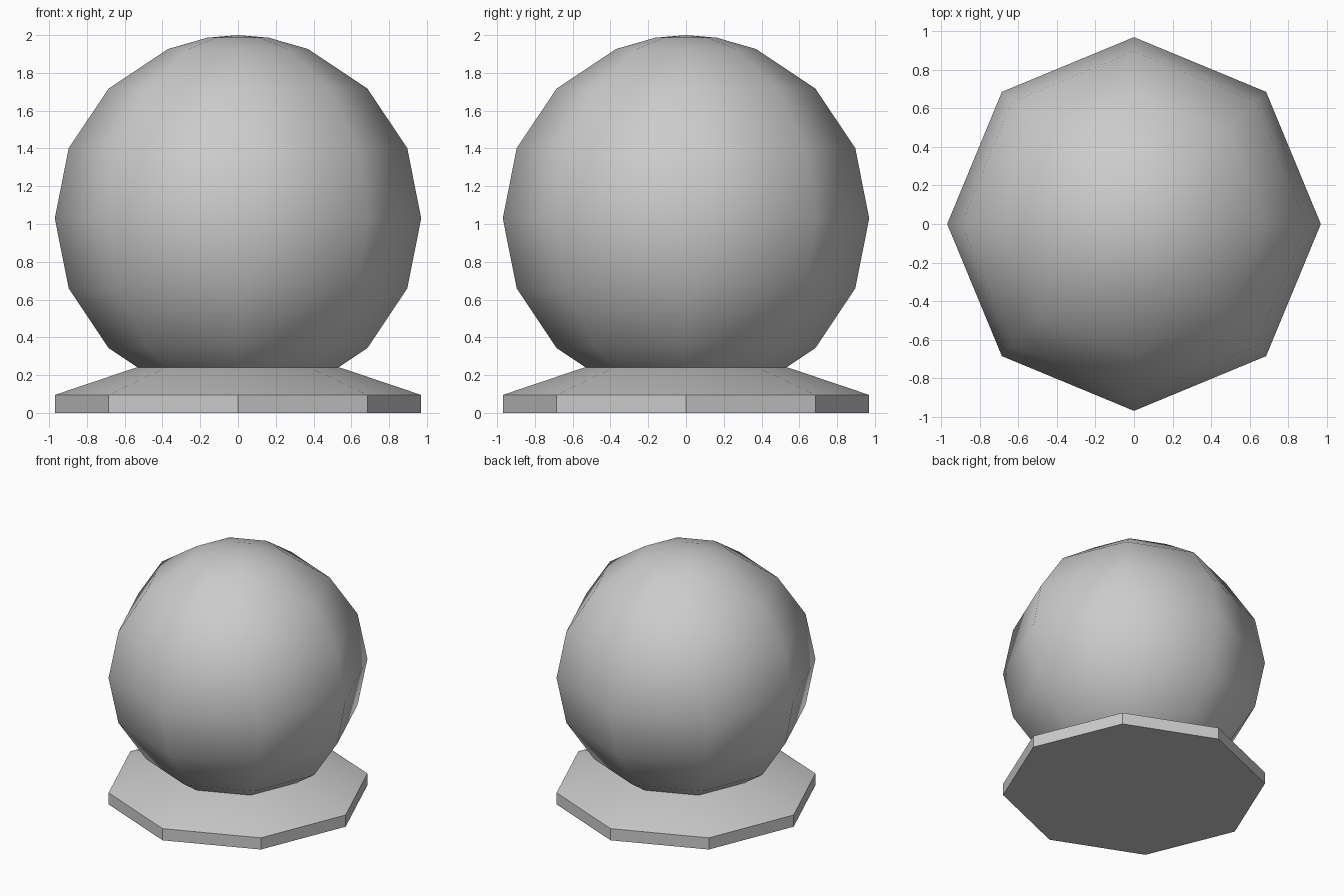
import bpy, bmesh
from math import sin, cos, pi, radians

cube = bpy.data.objects.get("Cube")
if cube:
    bpy.data.objects.remove(cube)

SIDES = 8
RADIUS = 0.97
CENTRE = 1.03

grey = bpy.data.materials.new("light grey")
grey.use_nodes = True
colour = (0.6, 0.6, 0.6, 1)
grey.diffuse_color = colour
grey.node_tree.nodes["Principled BSDF"].inputs["Base Color"].default_value = colour


def lathe(name, profile, smooth_angle):
    """Revolve (radius, height) points, top to bottom, about the z axis."""
    bm = bmesh.new()
    rings = []
    for r, z in profile:
        count = SIDES if r > 0.001 else 1
        rings.append([bm.verts.new((r * cos(2 * pi * i / SIDES),
                                    r * sin(2 * pi * i / SIDES), z))
                      for i in range(count)])
    for upper, lower in zip(rings, rings[1:]):
        for i in range(SIDES):
            j = (i + 1) % SIDES
            if len(upper) == 1:
                bm.faces.new((upper[0], lower[i], lower[j]))
            elif len(lower) == 1:
                bm.faces.new((upper[i], lower[0], upper[j]))
            else:
                bm.faces.new((upper[i], lower[i], lower[j], upper[j]))
    # Flat caps where the profile does not reach the axis
    for ring in (rings[0], rings[-1]):
        if len(ring) > 1:
            bm.faces.new(ring)
    bmesh.ops.recalc_face_normals(bm, faces=bm.faces)
    mesh = bpy.data.meshes.new(name)
    bm.to_mesh(mesh)
    bm.free()
    mesh.materials.append(grey)
    obj = bpy.data.objects.new(name, mesh)
    bpy.context.collection.objects.link(obj)
    bpy.ops.object.select_all(action='DESELECT')
    obj.select_set(True)
    bpy.context.view_layer.objects.active = obj
    bpy.ops.object.shade_smooth_by_angle(angle=radians(smooth_angle))
    return obj


# Smooth eight-sided ball with an extra small ring around the top, seated in the base
angles = [0, 9.6] + [22.5 * k for k in range(1, 8)] + [180]
ball_profile = [(RADIUS * sin(radians(a)), CENTRE + RADIUS * cos(radians(a)))
                for a in angles]
lathe("ball", ball_profile, 180)

# Octagonal base with a sloping top
lathe("base", [(0.54, 0.24), (RADIUS, 0.095), (RADIUS, 0)], 30)
